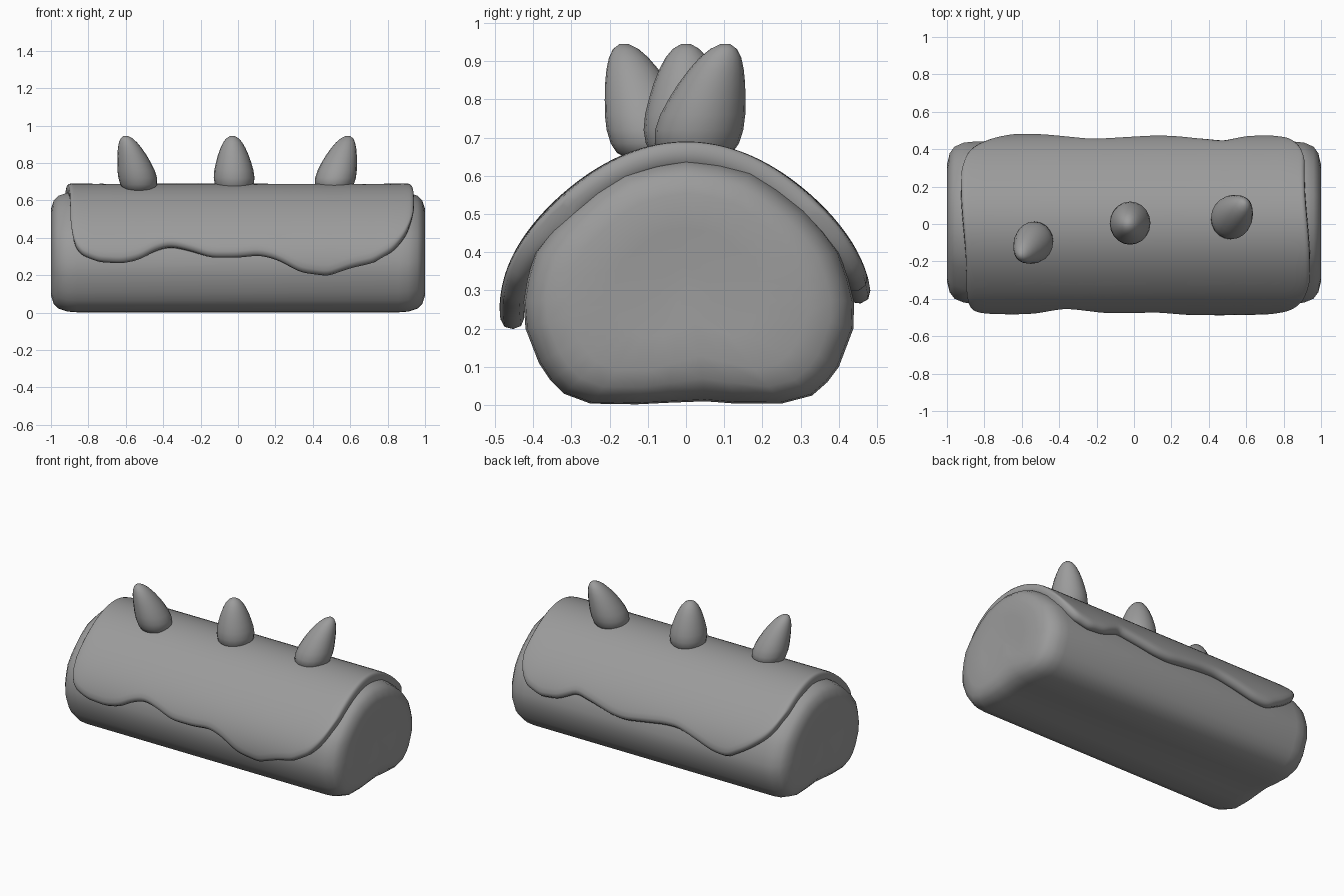
import bpy, bmesh
from math import sin, cos, pi, acos

if "Cube" in bpy.data.objects:
    bpy.data.objects.remove(bpy.data.objects["Cube"])

grey = bpy.data.materials.new("dark_grey")
grey.diffuse_color = (.33, .33, .33, 1)
grey.use_nodes = True
grey.node_tree.nodes["Principled BSDF"].inputs["Base Color"].default_value = grey.diffuse_color


def make_object(name, bm):
    for f in bm.faces:
        f.smooth = True
    mesh = bpy.data.meshes.new(name)
    bm.to_mesh(mesh)
    bm.free()
    mesh.materials.append(grey)
    ob = bpy.data.objects.new(name, mesh)
    bpy.context.collection.objects.link(ob)
    return ob


def loft(name, rings):
    """Skin a list of closed rings and cap both ends."""
    bm = bmesh.new()
    rows = [[bm.verts.new(p) for p in r] for r in rings]
    n = len(rows[0])
    for a, b in zip(rows, rows[1:]):
        for i in range(n):
            j = (i + 1) % n
            bm.faces.new((a[i], a[j], b[j], b[i]))
    bm.faces.new(rows[0][::-1])
    bm.faces.new(rows[-1])
    bmesh.ops.recalc_face_normals(bm, faces=bm.faces)
    return make_object(name, bm)


def lerp(keys, x, k):
    for a, b in zip(keys, keys[1:]):
        if x <= b[0]:
            t = (x - a[0]) / (b[0] - a[0])
            t = min(max(t, 0), 1)
            return a[k] + (b[k] - a[k]) * t
    return keys[-1][k]


# Cake roll: loaf-shaped section with rounded ends, dented at the bottom middle
section = [(0, .645), (.09, .632), (.17, .61), (.24, .565), (.31, .51), (.36, .455),
           (.40, .40), (.425, .33), (.44, .27), (.438, .2), (.40, .10), (.37, .06),
           (.33, .025), (.25, .004), (.13, .004), (0.05, .01), (-.05, .006), (-.13, .002),
           (-.25, .004), (-.32, .03), (-.355, .065), (-.385, .11), (-.42, .2),
           (-.425, .27), (-.415, .33), (-.395, .40), (-.35, .46), (-.30, .51),
           (-.24, .563), (-.165, .61), (-.08, .633)]
ends = [(.992, .30), (.997, .20), (1, .10), (.985, .05), (.96, .022), (.91, .004), (.86, 0)]


def body_ring(x, inset):
    s = 1 - inset / .36
    ring = []
    for y, z in section:
        dent = .35 * min(inset, .1) * max(0, 1 - abs(y - .06) / .2) if z < .05 else 0
        ring.append((x, y * s, .32 + (z - .32) * s + dent))
    return ring


rings = [body_ring(-x, d) for x, d in ends]
rings += [body_ring(x, d) for x, d in reversed(ends)]
loft("cake_roll", rings)

# Icing: (x, front edge height, back edge height)
drips = [(-.915, .54, .60), (-.90, .41, .52), (-.85, .32, .44), (-.75, .275, .35),
         (-.62, .265, .265), (-.52, .29, .275), (-.45, .34, .30), (-.36, .37, .33),
         (-.25, .34, .36), (-.15, .30, .355), (0, .30, .33), (.12, .315, .31),
         (.22, .283, .32), (.33, .212, .35), (.48, .19, .385), (.60, .237, .32),
         (.72, .268, .305), (.83, .34, .345), (.90, .44, .44), (.93, .57, .54)]
COLS, ROWS = 46, 22
bm = bmesh.new()
grid = []
for i in range(COLS + 1):
    u = i / COLS
    u = .6 * u + .4 * (1 - cos(pi * u)) / 2
    x = -.915 + 1.845 * u
    front = -acos((lerp(drips, x, 1) - .25) / .441)
    back = acos((lerp(drips, x, 2) - .25) / .441)
    end = max(0, abs(x) - .8) / .13
    col = []
    for j in range(ROWS + 1):
        t = front + (back - front) * j / ROWS
        s = 1 - .045 * sin(2 * t) ** 2 - .02 * end * end * sin(t) ** 2
        y = .49 * s * sin(t)
        z = .25 + .441 * s * cos(t)
        col.append(bm.verts.new((x - .02 * sin(6 * y) * x ** 4, y, z)))
    grid.append(col)
for a, b in zip(grid, grid[1:]):
    for j in range(ROWS):
        bm.faces.new((a[j], b[j], b[j + 1], a[j + 1]))
icing = make_object("icing", bm)
solid = icing.modifiers.new("thickness", 'SOLIDIFY')
solid.thickness = .065
solid.offset = -1
sub = icing.modifiers.new("soft_rim", 'SUBSURF')
sub.levels = sub.render_levels = 1

# Cream dollops: teardrops whose tips lean to one side
drop = [(.645, .06), (.66, .088), (.685, .104), (.72, .109), (.76, .105), (.80, .095),
        (.84, .083), (.88, .067), (.91, .051), (.932, .033), (.945, .012)]


def dollop(name, cx, cy, dx, dy, size=1):
    rings = []
    for z, r in drop:
        k = (max(0, z - .68) / .265) ** 1.3
        r *= size
        rings.append([(cx + dx * k + r * cos(2 * pi * i / 20),
                       cy + dy * k + 1.06 * r * sin(2 * pi * i / 20), z) for i in range(20)])
    loft(name, rings)


dollop("dollop_left", -.53, -.092, -.07, -.07, .95)
dollop("dollop_middle", -.02, .005, -.01, -.005)
dollop("dollop_right", .515, .028, .072, .075)
